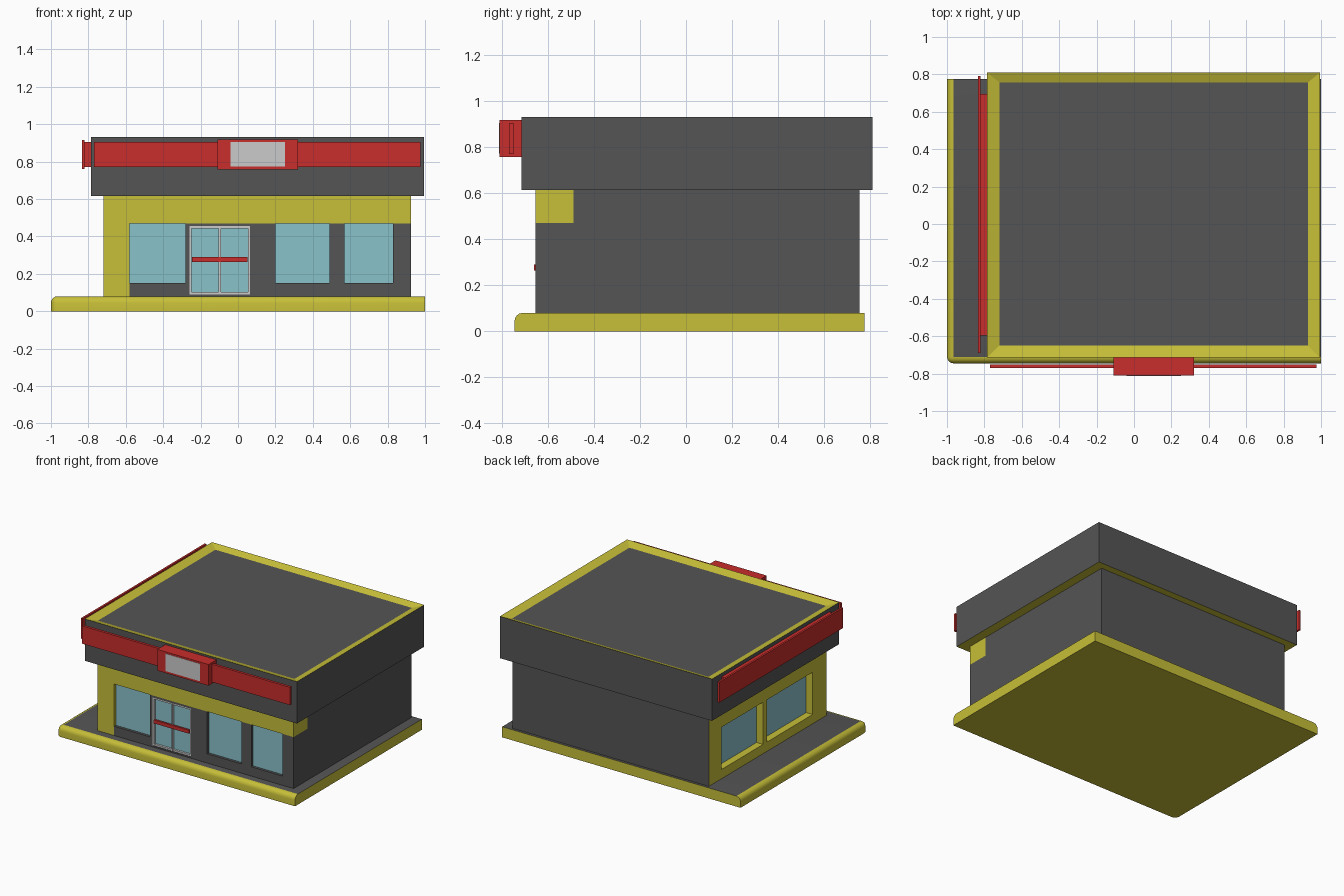
import bpy, bmesh
from mathutils import Vector

if "Cube" in bpy.data.objects:
    bpy.data.objects.remove(bpy.data.objects["Cube"])


def material(name, rgb):
    m = bpy.data.materials.new(name)
    m.diffuse_color = (*rgb, 1)
    m.use_nodes = True
    m.node_tree.nodes["Principled BSDF"].inputs["Base Color"].default_value = m.diffuse_color
    return m


YELLOW = material("yellow", (0.57, 0.52, 0.04))
DARK = material("dark_grey", (0.09, 0.09, 0.09))
RED = material("red", (0.58, 0.027, 0.025))
GLASS = material("glass", (0.25, 0.54, 0.60))
Y, D, G = 0, 1, 2          # slots on multi-material parts


def finish(name, bm, mats):
    bmesh.ops.remove_doubles(bm, verts=bm.verts, dist=1e-4)
    bmesh.ops.recalc_face_normals(bm, faces=bm.faces)
    me = bpy.data.meshes.new(name)
    bm.to_mesh(me)
    bm.free()
    for m in mats:
        me.materials.append(m)
    ob = bpy.data.objects.new(name, me)
    bpy.context.collection.objects.link(ob)
    return ob


def box_mesh(x, y, z):
    bm = bmesh.new()
    bmesh.ops.create_cube(bm, size=1)
    for v in bm.verts:
        v.co = Vector(r[0] + (r[1] - r[0]) * (c + 0.5) for r, c in zip((x, y, z), v.co))
    return bm


def box(name, x, y, z, mat=None):
    return finish(name, box_mesh(x, y, z), [mat] if mat else [])


def quad(bm, pts, mat):
    f = bm.faces.new([bm.verts.new(p) for p in pts])
    f.material_index = mat


def facade(bm, us, zs, place, cell):
    """Grid wall; cell(u, z) gives (material, recess). Steps in recess get reveals."""
    info = [[cell((a + b) / 2, (c + d) / 2) for c, d in zip(zs, zs[1:])]
            for a, b in zip(us, us[1:])]

    def reveal(p, q, here, there):
        if here[1] != there[1]:
            mat = min(here, there, key=lambda c: c[1])[0]
            quad(bm, [place(*p, here[1]), place(*q, here[1]),
                      place(*q, there[1]), place(*p, there[1])], mat)

    for i in range(len(us) - 1):
        for j in range(len(zs) - 1):
            u0, u1, z0, z1 = us[i], us[i + 1], zs[j], zs[j + 1]
            mat, d = info[i][j]
            quad(bm, [place(u, z, d) for u, z in ((u0, z0), (u1, z0), (u1, z1), (u0, z1))], mat)
            if i + 2 < len(us):
                reveal((u1, z0), (u1, z1), info[i][j], info[i + 1][j])
            if j + 2 < len(zs):
                reveal((u0, z1), (u1, z1), info[i][j], info[i][j + 1])


# Base slab, rounded along front and left
bm = box_mesh((-1, 1), (-0.745, 0.775), (0, 0.08))
round_edges = []
for e in bm.edges:
    a, b = e.verts
    mid = (a.co + b.co) / 2
    front, left, top = mid.y < -0.74, mid.x < -0.99, mid.z > 0.07
    if front + left + top > 1 and (front or left):
        round_edges.append(e)
bmesh.ops.bevel(bm, geom=round_edges, offset=0.035, segments=4, profile=0.5, affect='EDGES')
for f in bm.faces:
    f.material_index = D if f.normal.z > 0.99 and f.calc_area() > 1 else Y
base = finish("base_slab", bm, [YELLOW, DARK])
bpy.context.view_layer.objects.active = base
base.select_set(True)
bpy.ops.object.shade_smooth_by_angle()

# Building walls with recessed windows and door
X0, X1, Y0, Y1 = -0.72, 0.925, -0.655, 0.755
ZS = [0.08, 0.09, 0.15, 0.455, 0.47, 0.615]
WINDOWS = [(-0.58, -0.28), (0.20, 0.49), (0.57, 0.83)]
SIDE_WINDOWS = [(-0.49, 0.055), (0.105, 0.60)]
DOOR = (-0.26, 0.065)


def inside(u, spans):
    return any(a < u < b for a, b in spans)


def front_cell(u, z):
    if 0.15 < z < 0.47 and inside(u, WINDOWS) or 0.09 < z < 0.455 and inside(u, [DOOR]):
        return G, 0.02
    return (Y, 0) if z > 0.47 or u < -0.58 else (D, 0)


def left_cell(u, z):
    return (G, 0.055) if 0.15 < z < 0.47 and inside(u, SIDE_WINDOWS) else (Y, 0)


bm = bmesh.new()
facade(bm, sorted({X0, X1, *DOOR, *sum(WINDOWS, ())}), ZS,
       lambda u, z, d: (u, Y0 + d, z), front_cell)
facade(bm, sorted({Y0, Y1, *sum(SIDE_WINDOWS, ())}), ZS,
       lambda u, z, d: (X0 + d, u, z), left_cell)
facade(bm, [Y0, -0.49, Y1], ZS, lambda u, z, d: (X1 - d, u, z),
       lambda u, z: (Y, 0) if u < -0.49 and z > 0.47 else (D, 0))
facade(bm, [X0, X1], ZS, lambda u, z, d: (u, Y1 - d, z), lambda u, z: (D, 0))
finish("walls", bm, [YELLOW, DARK, GLASS])

# Door frame and push bar
W = 0.012
for name, x in (("left", DOOR[0]), ("middle", -0.0975 - W / 2), ("right", DOOR[1] - W)):
    box(f"door_post_{name}", (x, x + W), (-0.652, -0.635), (0.09, 0.455))
for name, z in (("bottom", 0.09), ("top", 0.455 - W)):
    box(f"door_rail_{name}", DOOR, (-0.651, -0.635), (z, z + W))
box("door_push_bar", (-0.245, 0.05), (-0.66, -0.645), (0.264, 0.29), RED)

# Roof block with a rim sloping inwards
bm = bmesh.new()


def ring(x0, x1, y0, y1, z):
    return [(x0, y0, z), (x1, y0, z), (x1, y1, z), (x0, y1, z)]


low = ring(-0.785, 0.995, -0.715, 0.81, 0.615)
high = ring(-0.785, 0.995, -0.715, 0.81, 0.932)
inner = ring(-0.72, 0.93, -0.65, 0.757, 0.912)
for a, b, mat in ((low, high, D), (high, inner, Y)):
    for i in range(4):
        k = (i + 1) % 4
        quad(bm, [a[i], a[k], b[k], b[i]], mat)
quad(bm, low, Y)
quad(bm, inner, D)
finish("roof", bm, [YELLOW, DARK])

# Signs
box("front_sign_strip", (-0.77, 0.975), (-0.77, -0.75), (0.77, 0.905), RED)
box("front_sign_box", (-0.11, 0.32), (-0.81, -0.71), (0.757, 0.918), RED)
box("front_sign_panel", (-0.04, 0.25), (-0.812, -0.80), (0.773, 0.905))
box("side_sign_panel", (-0.835, -0.82), (-0.69, 0.792), (0.76, 0.915), RED)
box("side_sign_mount", (-0.82, -0.78), (-0.595, 0.695), (0.77, 0.905), RED)
